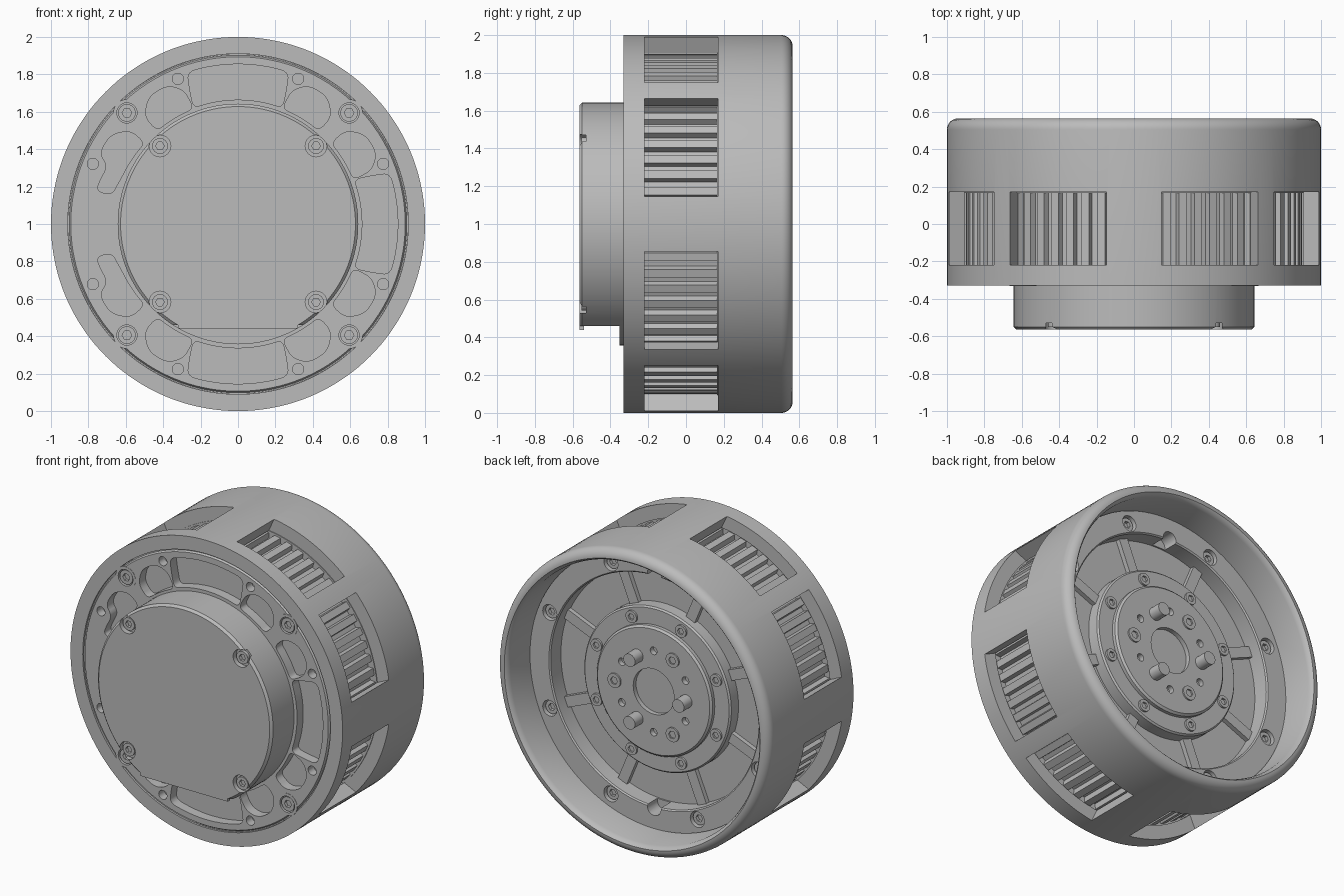
import bpy, bmesh
from math import sin, cos, pi, radians
from mathutils import Vector

if "Cube" in bpy.data.objects:
    bpy.data.objects.remove(bpy.data.objects["Cube"], do_unlink=True)

grey = bpy.data.materials.new("machined_grey")
grey.use_nodes = True
grey.diffuse_color = (0.5, 0.5, 0.5, 1)
grey.node_tree.nodes["Principled BSDF"].inputs["Base Color"].default_value = (0.5, 0.5, 0.5, 1)

EIGHTHS = [22.5 + 45 * k for k in range(8)]
CORNERS = [45, 135, 225, 315]


def polar(deg, r):
    return (r * cos(radians(deg)), r * sin(radians(deg)))


def circle(deg, dist, radius, n=24):
    cx, cz = polar(deg, dist)
    return [(cx + radius * cos(2 * pi * k / n), cz + radius * sin(2 * pi * k / n)) for k in range(n)]


def block(deg, r0, r1, half):
    """Rectangle lying along a radius."""
    c, s = polar(deg, 1)
    return [(r * c - t * s, r * s + t * c)
            for r, t in ((r0, -half), (r1, -half), (r1, half), (r0, half))]


def rounded_sector(corners, d=0.045):
    """Round a polygon given as (degrees, radius), keeping its arcs concentric."""
    pts = [Vector((radians(a) * 0.75, r)) for a, r in corners]
    out = []
    for i, p in enumerate(pts):
        q, n = pts[i - 1], pts[(i + 1) % len(pts)]
        da = min(d, (q - p).length * 0.45)
        db = min(d, (n - p).length * 0.45)
        a = p + (q - p).normalized() * da
        b = p + (n - p).normalized() * db
        for k in range(6):
            t = k / 5
            out.append(a * (1 - t) ** 2 + p * 2 * t * (1 - t) + b * t * t)
        end = n + (p - n).normalized() * db
        out += [b.lerp(end, k / 8) for k in range(1, 8)]
    return [(v.y * cos(v.x / 0.75), v.y * sin(v.x / 0.75)) for v in out]


def finish(bm, name):
    bmesh.ops.recalc_face_normals(bm, faces=bm.faces[:])
    mesh = bpy.data.meshes.new(name)
    bm.to_mesh(mesh)
    bm.free()
    return add(name, mesh)


def add(name, mesh):
    if not mesh.materials:
        mesh.materials.append(grey)
    mesh.shade_smooth()
    mesh.set_sharp_from_angle(angle=radians(30))
    obj = bpy.data.objects.new(name, mesh)
    obj.location.z = 1
    bpy.context.collection.objects.link(obj)
    return obj


def prisms(name, items):
    """Extrude each (outline, y0, y1) along y into one object."""
    bm = bmesh.new()
    for outline, y0, y1 in items:
        face = bm.faces.new([bm.verts.new((x, y0, z)) for x, z in outline])
        ext = bmesh.ops.extrude_face_region(bm, geom=[face], use_keep_orig=True)
        verts = [g for g in ext["geom"] if isinstance(g, bmesh.types.BMVert)]
        bmesh.ops.translate(bm, verts=verts, vec=(0, y1 - y0, 0))
    return finish(bm, name)


def revolve(name, profile, closed=True, steps=144):
    """Turn an (r, y) profile around the y axis."""
    bm = bmesh.new()
    vs = [bm.verts.new((r, y, 0)) for r, y in profile]
    edges = [bm.edges.new(p) for p in zip(vs, vs[1:])]
    if closed:
        edges.append(bm.edges.new((vs[-1], vs[0])))
    bmesh.ops.spin(bm, geom=vs + edges, cent=(0, 0, 0), axis=(0, 1, 0),
                   angle=2 * pi, steps=steps, use_merge=True)
    bmesh.ops.remove_doubles(bm, verts=bm.verts[:], dist=1e-5)
    return finish(bm, name)


def cut(obj, items):
    """Subtract prisms from an object and apply the result."""
    cutter = prisms("cutter", items)
    cutter.hide_render = True
    mod = obj.modifiers.new("cut", "BOOLEAN")
    mod.operation, mod.solver, mod.object = "DIFFERENCE", "EXACT", cutter
    bpy.context.view_layer.update()
    mesh = bpy.data.meshes.new_from_object(obj.evaluated_get(bpy.context.evaluated_depsgraph_get()))
    obj.modifiers.clear()
    obj.data = mesh
    mesh.shade_smooth()
    mesh.set_sharp_from_angle(angle=radians(30))
    bpy.data.objects.remove(cutter, do_unlink=True)
    return obj


# Outer shell with rounded rear edge and eight side windows
fillet = [(0.94 + 0.06 * cos(a * pi / 16), 0.505 + 0.06 * sin(a * pi / 16)) for a in range(9)]
shell = revolve("outer_shell", [(0.91, -0.33), (1, -0.33)] + fillet
                + [(0.93, 0.555), (0.92, 0.53), (0.915, 0.3), (0.91, 0.25)])
cut(shell, [(block(q + a, 0.8, 1.1, 0.285), -0.22, 0.17)
            for q in (0, 90, 180, 270) for a in (25, 65)])

# Toothed core seen through the windows
teeth = []
for k in range(64):
    for da, r in ((-1.9, 0.865), (-1.4, 0.9), (1.4, 0.9), (1.9, 0.865)):
        teeth.append(polar(5.625 * k + da, r))
prisms("toothed_core", [(teeth, -0.24, 0.172)])

# Front plate with pockets, screw seats and holes
plate = revolve("front_plate", [(0, -0.23), (0.909, -0.23), (0.909, -0.318), (0.902, -0.318),
                                (0.894, -0.33), (0, -0.33)], closed=False)
pockets = [[(a - 21, 0.665), (a + 21, 0.665), (a + 18.5, 0.855), (a - 18.5, 0.855)] for a in (0, 90, 270)]
small = [(49, 0.66), (69, 0.66), (68, 0.77), (63, 0.83), (55, 0.83), (49, 0.76)]
side = [(21, 0.66), (41, 0.66), (41, 0.76), (35, 0.83), (27, 0.83), (22, 0.77)]
long_side = [(13, 0.69), (22, 0.67), (41, 0.66), (41, 0.76), (35, 0.83), (27, 0.83), (24, 0.76), (13, 0.78)]
for flip in (1, -1):
    pockets += [[(flip * a, r) for a, r in small], [(flip * (180 - a), r) for a, r in small],
                [(flip * a, r) for a, r in side], [(flip * (180 - a), r) for a, r in long_side]]
cut(plate, [(rounded_sector(p, 0.04), -0.4, -0.265) for p in pockets]
    + [(circle(a, 0.84, 0.03), -0.4, -0.27) for a in EIGHTHS]
    + [(circle(a, 0.84, 0.06, 32), -0.4, -0.29) for a in CORNERS])
seats = prisms("screw_seats", [(circle(a, 0.84, 0.073, 32), -0.332, -0.25) for a in CORNERS])
cut(seats, [(circle(a, 0.84, 0.054, 32), -0.4, -0.295) for a in CORNERS])

# Front cap with flat underside and notched corners
revolve("cap_collar", [(0.5, -0.35), (0.613, -0.35), (0.613, -0.3), (0.5, -0.3)])
cap = revolve("front_cap", [(0, -0.3), (0.643, -0.3), (0.643, -0.55), (0.628, -0.565), (0, -0.565)],
              closed=False)
cut(cap, [([(-1, -1), (1, -1), (1, -0.54), (-1, -0.54)], -0.7, -0.352)])
cut(cap, [(circle(a, 0.59, 0.058), -0.7, -0.53) for a in CORNERS])
prisms("cap_lower_lip", [([(-0.32, -0.56), (0.32, -0.56), (0.32, -0.53), (-0.32, -0.53)], -0.565, -0.54)])

# Rear floor and ring with screw seats and two half-round notches
revolve("rear_floor", [(0, 0.16), (0.8, 0.16), (0.8, 0.22), (0, 0.22)], closed=False)
ring = revolve("rear_ring", [(0.765, 0.165), (0.912, 0.165), (0.912, 0.335), (0.773, 0.335), (0.765, 0.327)])
cut(ring, [(circle(a, 0.83, 0.052), 0.285, 0.5) for a in EIGHTHS]
    + [(circle(a, 0.775, 0.05), 0.23, 0.5) for a in (90, 270)])

# Ribs on the rear floor
prisms("rear_ribs", [(block(a, 0.5, 0.77, 0.035), 0.19, 0.25) for a in EIGHTHS])

# Output flange and hub
revolve("output_flange", [(0, 0.16), (0.54, 0.16), (0.54, 0.295), (0.53, 0.305), (0, 0.305)], closed=False)
hub = revolve("output_hub", [(0, 0.25), (0.425, 0.25), (0.425, 0.328), (0.412, 0.34), (0, 0.34)], closed=False)
cut(hub, [(circle(0, 0, 0.15, 64), 0.31, 0.5)]
    + [(circle(30 + 60 * k, 0.27, 0.025), 0.3, 0.5) for k in range(6)])
prisms("drive_pegs", [(circle(a, 0.24, 0.043), 0.29, 0.425) for a in (60, 180, 300)])

# Socket-head screws sharing one mesh
head = prisms("socket_screw", [(circle(0, 0, 1, 32), -1, 1)])
cut(head, [(circle(0, 0, 0.55, 6), 0.3, 2), (circle(0, 0, 0.55, 6), -2, -0.3)])


def screws(name, angles, dist, radius, y):
    for a in angles:
        obj = add(name, head.data)
        x, z = polar(a, dist)
        obj.location = (x, y, 1 + z)
        obj.scale = (radius, 0.03, radius)


screws("plate_screw", CORNERS, 0.84, 0.047, -0.295)
screws("cap_screw", CORNERS, 0.59, 0.042, -0.522)
screws("ring_screw", EIGHTHS, 0.83, 0.044, 0.285)
screws("flange_screw", EIGHTHS, 0.475, 0.04, 0.288)
screws("hub_screw", (0, 120, 240), 0.285, 0.047, 0.32)
bpy.data.objects.remove(head, do_unlink=True)
